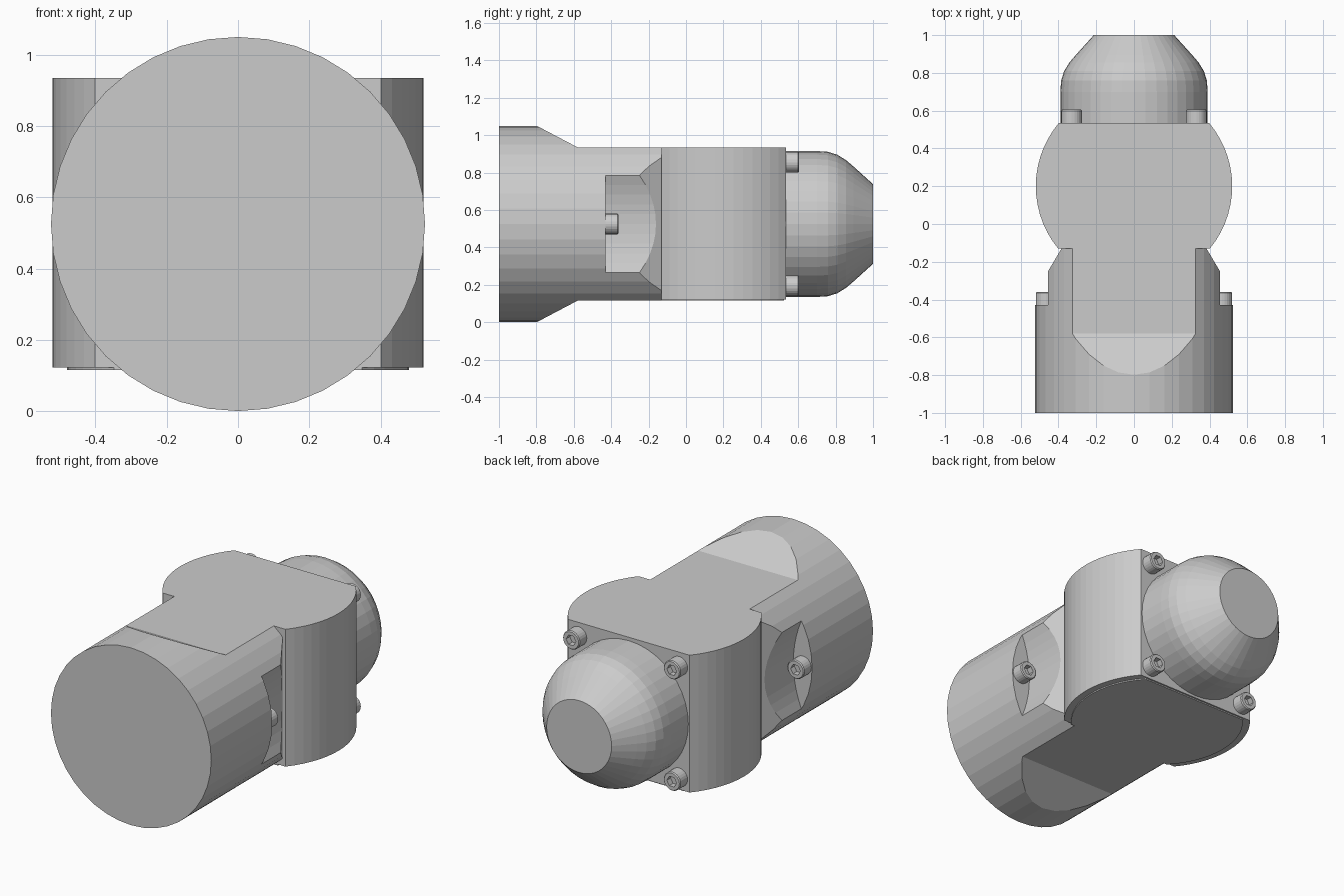
import bpy, bmesh
from math import sin, cos, pi, sqrt, asin

if "Cube" in bpy.data.objects:
    bpy.data.objects.remove(bpy.data.objects["Cube"])

ZC = 0.525   # height of the main axis
R = 0.525    # main radius


def finish(name, bm):
    bmesh.ops.recalc_face_normals(bm, faces=bm.faces)
    me = bpy.data.meshes.new(name)
    bm.to_mesh(me)
    bm.free()
    ob = bpy.data.objects.new(name, me)
    bpy.context.collection.objects.link(ob)
    return ob


def lathe(name, rings, n, cx=0, cz=ZC):
    """Closed body along y; each ring is (y, radius, is_hexagonal)."""
    bm = bmesh.new()
    loops = []
    for y, r, hexa in rings:
        loop = []
        for i in range(n):
            a = 2 * pi * i / n
            k = r * cos(pi / 6) / cos((a % (pi / 3)) - pi / 6) if hexa else r
            loop.append(bm.verts.new((cx + k * cos(a), y, cz + k * sin(a))))
        loops.append(loop)
    for a, b in zip(loops, loops[1:]):
        for i in range(n):
            j = (i + 1) % n
            bm.faces.new((a[i], a[j], b[j], b[i]))
    bm.faces.new(loops[0])
    bm.faces.new(loops[-1])
    return finish(name, bm)


def prism(name, pts, lo, hi, axis):
    """Extrude a profile along x (profile is y,z) or z (profile is x,y)."""
    bm = bmesh.new()
    at = (lambda p, t: (t, *p)) if axis == 'x' else (lambda p, t: (*p, t))
    a = [bm.verts.new(at(p, lo)) for p in pts]
    b = [bm.verts.new(at(p, hi)) for p in pts]
    for i in range(len(pts)):
        j = (i + 1) % len(pts)
        bm.faces.new((a[i], a[j], b[j], b[i]))
    bm.faces.new(a)
    bm.faces.new(b)
    return finish(name, bm)


def boolean(ob, cutter, op):
    cutter.hide_render = True
    m = ob.modifiers.new("cut", 'BOOLEAN')
    m.operation, m.solver, m.object = op, 'EXACT', cutter
    bpy.context.view_layer.objects.active = ob
    bpy.ops.object.modifier_apply(modifier=m.name)
    bpy.data.objects.remove(cutter)


# Round housing, trimmed to flats with sloping shoulders top and bottom
housing = lathe("round_housing", [(-1, R, 0), (-0.13, R, 0)], 40)
side = [(-1.1, 1.21), (-0.8, 1.051), (-0.58, 0.935), (0, 0.935),
        (0, 0.115), (-0.58, 0.115), (-0.8, -0.001), (-1.1, -0.16)]
boolean(housing, prism("flats_cutter", side, -1, 1, 'x'), 'INTERSECT')

# Side pockets: slanted face plus a concave clearance for each screw
for s in (-1, 1):
    slope = [(s * x, y) for x, y in
             [(0.384, -0.13), (0.455, -0.25), (0.455, -0.43), (0.7, -0.43), (0.7, 0), (0.384, 0)]]
    boolean(housing, prism("slope_cutter", slope, -0.2, 1.3, 'z'), 'DIFFERENCE')
    scoop = lathe("scoop_cutter", [(-0.43, 0.674, 0), (0, 0.674, 0)], 80, s * 1.076)
    boolean(housing, scoop, 'DIFFERENCE')


# Joint block: upright drum truncated front and back, with a bottom plate
def drum(r, y0, y1, n=14):
    yc = 0.2
    a0, a1 = asin((y0 - yc) / r), asin((y1 - yc) / r)
    arc = [(r * cos(a0 + (a1 - a0) * i / n), yc + r * sin(a0 + (a1 - a0) * i / n))
           for i in range(n + 1)]
    return arc + [(-x, y) for x, y in reversed(arc)]


prism("joint_block", drum(0.52, -0.13, 0.535), 0.122, 0.935, 'z')
prism("bottom_plate", drum(0.48, -0.13, 0.525), 0.115, 0.13, 'z')

# Domed end cap
dome = [(0.53, 0.39), (0.70, 0.39), (0.76, 0.386), (0.81, 0.37),
        (0.855, 0.342), (0.895, 0.308), (1.0, 0.213)]
lathe("domed_cap", [(y, r, 0) for y, r in dome], 40)


# Socket head screws
def screw(name, x, y, z):
    lathe(name, [(y, 0.055, 0), (y + 0.064, 0.055, 0), (y + 0.07, 0.05, 0),
                 (y + 0.07, 0.032, 1), (y + 0.035, 0.032, 1)], 24, x, z)


for s, tag in ((-1, "left"), (1, "right")):
    screw(f"pocket_screw_{tag}", s * 0.465, -0.43, ZC)
    screw(f"cap_screw_upper_{tag}", s * 0.33, 0.535, ZC + 0.33)
    screw(f"cap_screw_lower_{tag}", s * 0.33, 0.535, ZC - 0.33)
